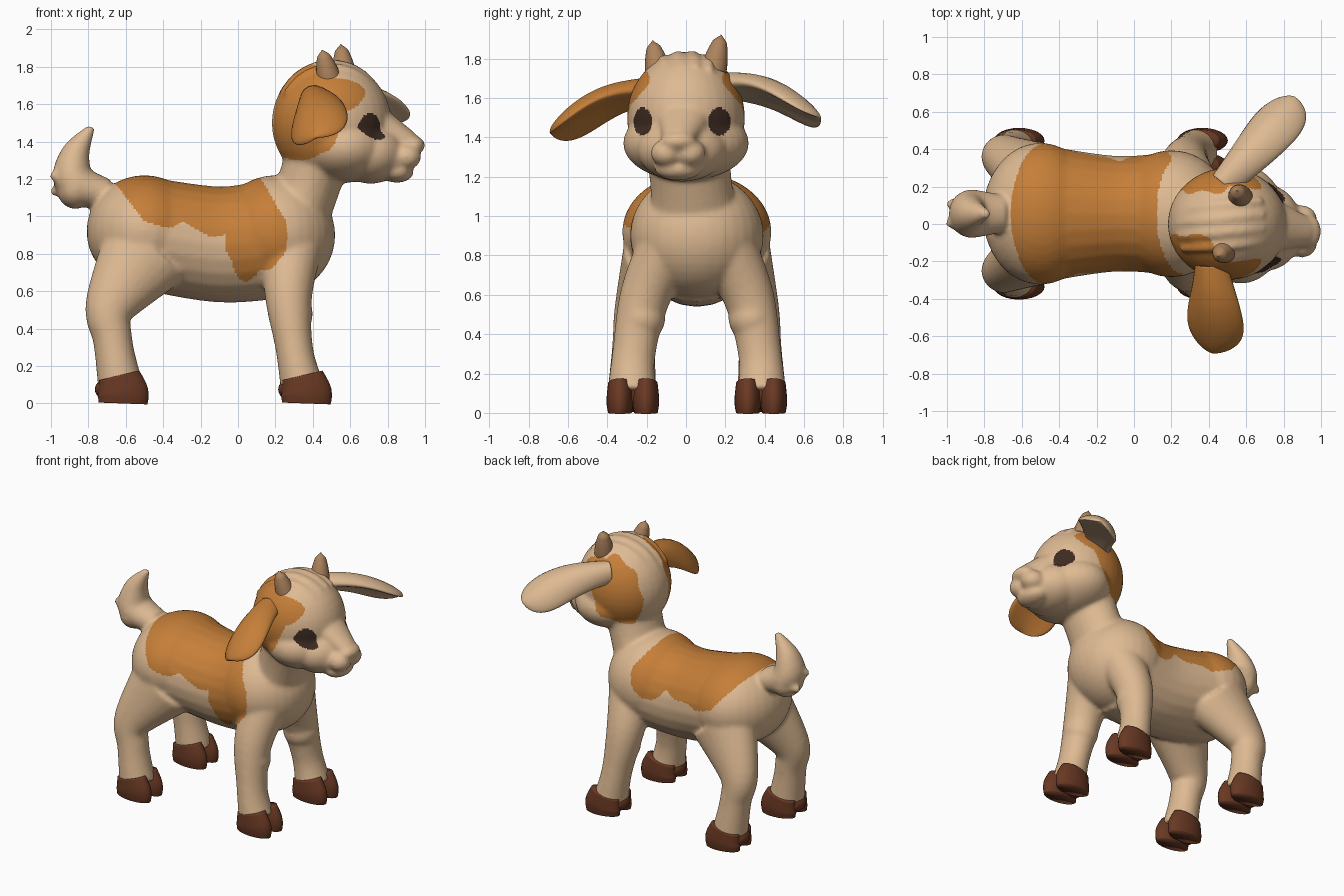
import bpy, bmesh, math
from mathutils import Vector, Matrix

if "Cube" in bpy.data.objects:
    bpy.data.objects.remove(bpy.data.objects["Cube"])

MID = .055  # centre plane of the trunk


def material(name, *color):
    mat = bpy.data.materials.new(name)
    mat.use_nodes = True
    mat.diffuse_color = (*color, 1)
    mat.node_tree.nodes["Principled BSDF"].inputs["Base Color"].default_value = (*color, 1)
    return mat


CREAM = material("cream coat", .73, .49, .29)
ORANGE = material("orange coat", .56, .21, .04)
HOOF = material("dark brown hoof", .14, .04, .017)
HORN = material("tan horn", .42, .23, .11)
EYE = material("dark eye", .045, .023, .015)


def smooth_path(points, steps=6):
    """Catmull-Rom samples through tuples of position and radii."""
    knots = [Vector(p) for p in points]
    knots = [knots[0], *knots, knots[-1]]
    samples = []
    for before, start, end, after in zip(knots, knots[1:], knots[2:], knots[3:]):
        for step in range(steps):
            t = step / steps
            linear = end - before
            square = 2 * before - 5 * start + 4 * end - after
            cube = 3 * start - before - 3 * end + after
            samples.append(start + (linear * t + square * t * t + cube * t ** 3) / 2)
    return samples + [knots[-1]]


def loft(bm, points, across=(0, 1, 0), cup=0, sides=24):
    """Elliptical tube along (x, y, z, half width, half depth) points."""
    path = smooth_path(points)
    rings = []
    for i, sample in enumerate(path):
        before, after = path[max(i - 1, 0)], path[min(i + 1, len(path) - 1)]
        tangent = (Vector(after[:3]) - Vector(before[:3])).normalized()
        side = Vector(across)
        side = (side - side.dot(tangent) * tangent).normalized()
        up = tangent.cross(side)
        width, depth = max(sample[3], .004), max(sample[4], .004)
        ring = []
        for k in range(sides):
            angle = math.tau * k / sides
            c, s = math.cos(angle), math.sin(angle)
            offset = side * width * c + up * (depth * s - cup * width * c * c)
            ring.append(bm.verts.new(Vector(sample[:3]) + offset))
        rings.append(ring)
    for ring, following in zip(rings, rings[1:]):
        for k in range(sides):
            n = (k + 1) % sides
            bm.faces.new((ring[k], ring[n], following[n], following[k]))
    bm.faces.new(rings[0][::-1])
    bm.faces.new(rings[-1])


def ball(bm, centre, radii):
    place = Matrix.Translation(centre) @ Matrix.Diagonal((*radii, 1))
    bmesh.ops.create_uvsphere(bm, u_segments=32, v_segments=20, radius=1, matrix=place)


def finish(bm, name, *mats):
    bmesh.ops.recalc_face_normals(bm, faces=bm.faces)
    mesh = bpy.data.meshes.new(name)
    bm.to_mesh(mesh)
    bm.free()
    for mat in mats:
        mesh.materials.append(mat)
    obj = bpy.data.objects.new(name, mesh)
    bpy.context.collection.objects.link(obj)
    mesh.shade_smooth()
    return obj


# Trunk: rump, back, chest and neck
skin = bmesh.new()
ball(skin, (-.5, MID, .92), (.31, .38, .3))
ball(skin, (.2, MID, .9), (.32, .34, .32))
loft(skin, [(-.5, MID, .91, .37, .3), (-.1, MID, .85, .31, .31), (.2, MID, .88, .33, .32)])
loft(skin, [(.22, MID, .8, .28, .2), (.36, .03, 1.12, .21, .17), (.45, 0, 1.4, .22, .18)])

# Legs, mirrored about the trunk plane
front_leg = [(.34, .33, .1, .125, .115), (.3, .32, .3, .11, .1),
             (.27, .26, .6, .13, .13), (.3, .12, .9, .16, .17)]
hind_leg = [(-.63, .33, .1, .125, .12), (-.67, .32, .34, .11, .105),
            (-.68, .3, .52, .12, .14), (-.5, .2, .8, .18, .25)]
for sign in (-1, 1):
    for leg in (front_leg, hind_leg):
        loft(skin, [(x, MID + sign * out, *rest) for x, out, *rest in leg])
    ball(skin, (.28, MID + sign * .28, .48), (.12, .12, .12))

# Skull, cheeks, muzzle, nose, chin and lips
ball(skin, (.5, 0, 1.5), (.32, .3, .33))
ball(skin, (.57, 0, 1.37), (.25, .32, .19))
ball(skin, (.71, -.02, 1.34), (.19, .23, .165))
ball(skin, (.8, -.03, 1.32), (.13, .16, .13))
ball(skin, (.94, -.04, 1.38), (.06, .09, .05))
ball(skin, (.85, -.04, 1.24), (.09, .12, .06))
for sign in (-1, 1):
    ball(skin, (.9, -.04 + sign * .06, 1.32), (.08, .08, .07))
loft(skin, [(.68, 0, 1.54, .16, .1), (.92, -.04, 1.39, .08, .06)])

# Combed hair ridges over the crown
for lock in range(4):
    y = .07 * lock - .11
    reach = math.sqrt(1 - (y / .3) ** 2)
    ridge = []
    for step in range(6):
        angle = math.radians(50 + 20 * step)
        c, s = math.cos(angle), math.sin(angle)
        ridge.append((.5 + .31 * reach * c, y + .03 * c, 1.5 + .325 * reach * s, .03 * s, .016))
    loft(skin, ridge)

# Tail with tufts
loft(skin, [(-.7, MID, 1.12, .1, .08), (-.87, MID, 1.18, .13, .11),
            (-.87, MID, 1.33, .09, .08), (-.78, MID, 1.48, .02, .02)])
ball(skin, (-.87, MID, 1.15), (.1, .13, .11))
for shift in (-.05, .05):
    loft(skin, [(-.87, MID + shift, 1.16, .07, .07), (-1, MID + shift, 1.18 - shift, .02, .02)])

body = finish(skin, "body", CREAM, ORANGE, EYE)
fuse = body.modifiers.new("fuse", "REMESH")
fuse.mode = "VOXEL"
fuse.voxel_size = .012
relax = body.modifiers.new("relax", "SMOOTH")
relax.factor = .5
relax.iterations = 12
bpy.context.view_layer.objects.active = body
for modifier in ("fuse", "relax"):
    bpy.ops.object.modifier_apply(modifier=modifier)


# Coat patches and eyes: side-view and front-view ovals on the skin
def in_ovals(u, v, *ovals):
    return any(((u - cu) / ru) ** 2 + ((v - cv) / rv) ** 2 < 1 for cu, cv, ru, rv in ovals)


saddle_right = [(-.4, 1.2, .3, .25), (-.1, 1.15, .3, .25), (.1, .92, .17, .22),
                (.05, .78, .07, .12)]
saddle_left = [(-.3, 1.15, .4, .22), (.05, 1.1, .16, .22)]
cap = [(.33, 1.56, .24, .26), (.53, 1.65, .15, .09)]
eyes = [(-.22, 1.48, .047, .07), (.17, 1.48, .057, .07)]

for face in body.data.polygons:
    x, y, z = face.center
    wave = .01 * math.sin(30 * x + 20 * z)
    on_cap = (y < wave - .06 or y > wave + .17) and in_ovals(x + wave, z, *cap)
    saddle = saddle_right if y < MID else saddle_left
    drop = 1.2 - z
    in_band = .75 * drop - .68 < x + wave < .6 * drop + .13
    if x > .64 and in_ovals(y, z, *eyes):
        face.material_index = 2
    elif on_cap or (in_band and in_ovals(x + wave, z + wave, *saddle)):
        face.material_index = 1
body.data.shade_smooth()


# Ears: cupped leaves with round ends that droop outward
def make_ear(name, base, tip, across, width, mat):
    bm = bmesh.new()
    points = []
    for step in range(11):
        f = math.sin(math.pi / 2 * step / 10)
        centre = Vector(base).lerp(Vector(tip), f)
        centre.z += .05 * math.sin(math.pi * f)
        round_end = math.sqrt(max(1 - f ** 5, 0))
        points.append((*centre, width * (.5 + .7 * f) * round_end, (.06 - .02 * f) * round_end))
    loft(bm, points, across, cup=.35)
    finish(bm, name, mat)


make_ear("right_ear", (.4, -.22, 1.64), (.42, -.69, 1.42), (.9, 0, .45), .18, ORANGE)
make_ear("left_ear", (.47, .22, 1.67), (.86, .68, 1.5), (-.6, .5, -.5), .16, CREAM)


# Horns: short blunt cones
def make_horn(name, base, tip):
    bm = bmesh.new()
    points = []
    for step in range(7):
        f = step / 6
        radius = .066 * math.sqrt(1 - f ** 1.5)
        points.append((*Vector(base).lerp(Vector(tip), f), radius, radius))
    loft(bm, points)
    finish(bm, name, HORN)


make_horn("right_horn", (.49, -.14, 1.72), (.45, -.17, 1.89))
make_horn("left_horn", (.57, .14, 1.74), (.55, .18, 1.92))

# Cloven hooves: two toes and a heel each
for place, x in (("front", .365), ("hind", -.615)):
    for side, sign in (("right", -1), ("left", 1)):
        hoof = bmesh.new()
        y = MID + sign * .325
        for toe in (y - .066, y + .066):
            loft(hoof, [(x, toe, 0, .06, .13), (x, toe, .06, .068, .135),
                        (x - .02, toe, .15, .06, .11)])
        ball(hoof, (x - .05, y, .075), (.1, .11, .07))
        finish(hoof, f"{place}_{side}_hoof", HOOF)
